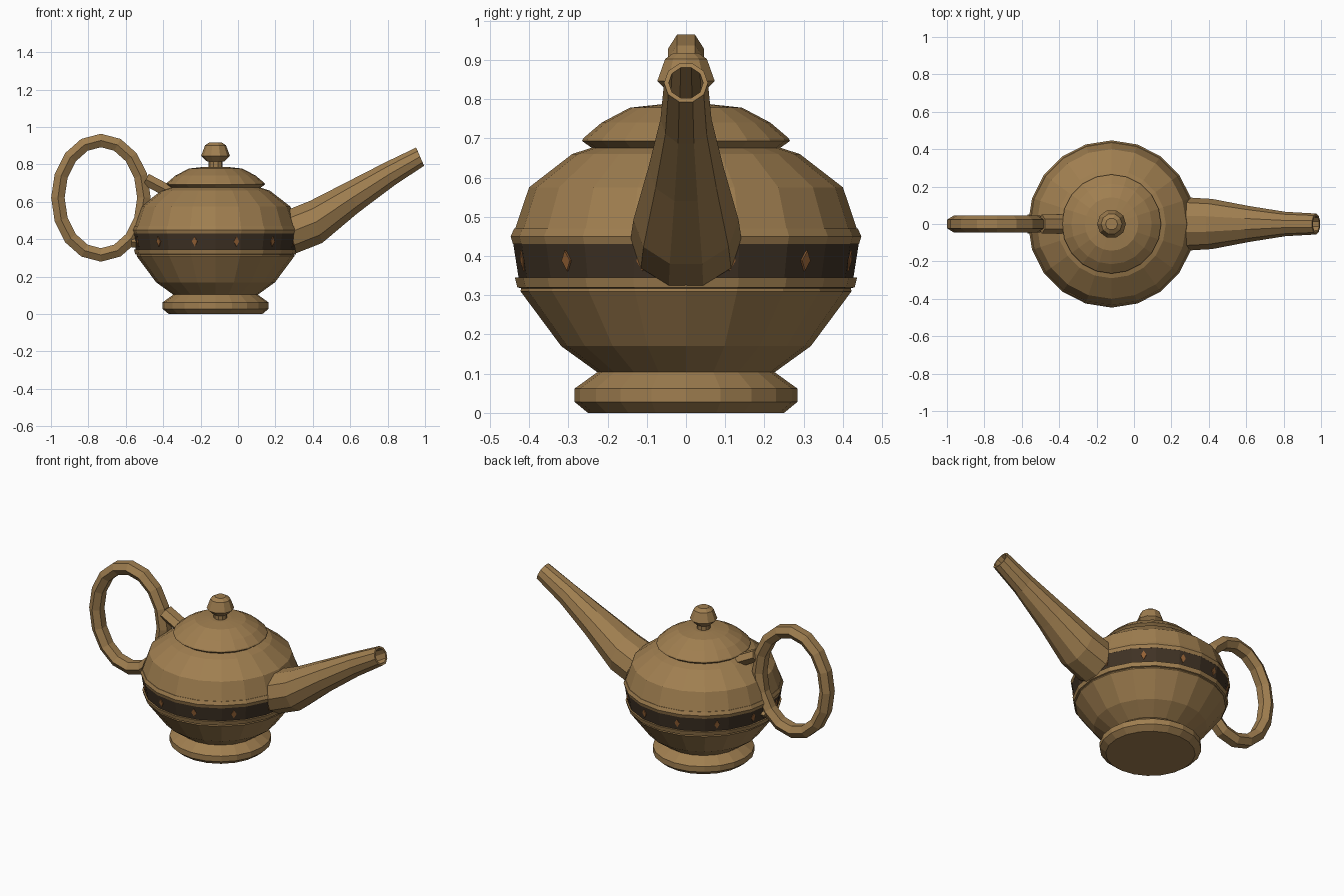
import bpy, bmesh
from math import sin, cos, pi, sqrt
from mathutils import Vector

if "Cube" in bpy.data.objects:
    bpy.data.objects.remove(bpy.data.objects["Cube"])

CX = -0.12  # axis of the pot


def material(name, rgb):
    m = bpy.data.materials.new(name)
    m.diffuse_color = (*rgb, 1)
    m.use_nodes = True
    m.node_tree.nodes["Principled BSDF"].inputs["Base Color"].default_value = m.diffuse_color
    return m


BRASS = material("brass", (0.35, 0.21, 0.08))
DARK = material("dark_brown", (0.05, 0.032, 0.018))
COPPER = material("copper", (0.30, 0.12, 0.035))


def finish(name, rings, mat, closed=False, caps=True):
    """Skin a list of equal-length point rings into a flat-shaded object."""
    bm = bmesh.new()
    vs = [[bm.verts.new(p) for p in r] for r in rings]
    n = len(vs[0])
    pairs = list(zip(vs, vs[1:])) + ([(vs[-1], vs[0])] if closed else [])
    for a, b in pairs:
        for i in range(n):
            j = (i + 1) % n
            bm.faces.new((a[i], a[j], b[j], b[i]))
    if caps and not closed:
        bm.faces.new(vs[0])
        bm.faces.new(vs[-1])
    bmesh.ops.recalc_face_normals(bm, faces=bm.faces)
    me = bpy.data.meshes.new(name)
    bm.to_mesh(me)
    bm.free()
    me.materials.append(mat)
    ob = bpy.data.objects.new(name, me)
    bpy.context.collection.objects.link(ob)
    return ob


def lathe(name, profile, sides, mat, closed=False):
    """Revolve (radius, z) points around the pot axis."""
    rings = [[(CX + r * cos(2 * pi * i / sides), r * sin(2 * pi * i / sides), z)
              for i in range(sides)] for r, z in profile]
    return finish(name, rings, mat, closed)


def section(top, bottom, ry, sides):
    """Flat-topped polygon ring spanning two xz points, half width ry in y."""
    t, b = Vector((top[0], 0, top[1])), Vector((bottom[0], 0, bottom[1]))
    c, up = (t + b) / 2, (t - b) / 2 / cos(pi / sides)
    return [c + up * cos(a) + Vector((0, ry * sin(a), 0))
            for a in ((2 * i + 1) * pi / sides for i in range(sides))]


# Foot, body and lid
lathe("foot", [(.25, 0), (.284, .028), (.284, .062), (.22, .108)], 20, BRASS)
lathe("body", [(.225, .103), (.318, .17), (.422, .31), (.415, .345), (.425, .44),
               (.437, .465), (.40, .575), (.29, .66), (.24, .676), (.235, .69)], 20, BRASS)
lathe("dark_band", [(.41, .34), (.426, .34), (.441, .435), (.41, .435)], 20, DARK, True)
lathe("lower_bead", [(.41, .315), (.43, .32), (.436, .345), (.41, .347)], 20, BRASS, True)
lathe("upper_bead", [(.41, .43), (.441, .43), (.447, .45), (.438, .47), (.41, .47)], 20, BRASS, True)
lathe("lid", [(.235, .672), (.265, .693), (.262, .70), (.215, .74), (.143, .778), (.06, .787)], 20, BRASS)

# Knob
lathe("knob_stem", [(.038, .775), (.038, .825)], 10, BRASS)
lathe("knob", [(.045, .815), (.077, .846), (.056, .902), (.032, .918)], 10, BRASS)

# Diamond studs around the band
for k in range(12):
    a = (k + .5) * pi / 6
    out, side, up = Vector((cos(a), sin(a), 0)), Vector((-sin(a), cos(a), 0)), Vector((0, 0, 1))
    c = Vector((CX, 0, .388)) + out * .428
    diamond = [c + side * .015, c + up * .026 + out * .004, c - side * .015, c - up * .026 - out * .004]
    finish("diamond_stud", [[p - out * .008 for p in diamond], [p + out * .006 for p in diamond]], COPPER)

# Spout: outer skin, then back down inside the mouth
spout = [((.26, .555), (.31, .325), .142), ((.385, .605), (.45, .38), .134),
         ((.59, .71), (.64, .54), .096), ((.785, .81), (.835, .687), .065),
         ((.952, .89), (.995, .793), .056),
         ((.957, .88), (.99, .803), .044), ((.79, .80), (.83, .70), .05)]
finish("spout", [section(t, b, w, 10) for t, b, w in spout], BRASS)

# Handle: oval hexagonal ring
rings = []
for i in range(16):
    a = 2 * pi * i / 16
    p = Vector((-.733 + .23 * cos(a), .622 + .306 * sin(a)))
    n = Vector((cos(a) / .23, sin(a) / .306)).normalized() * .036
    rings.append(section(p + n, p - n, .046, 6))
finish("handle", rings, BRASS, closed=True)


def lug(name, start, end, half):
    s, e = Vector(start), Vector(end)
    d = (e - s).normalized()
    n = Vector((-d.y, d.x)) * half
    finish(name, [section(p + n, p - n, .052, 6) for p in (s, e)], BRASS)


# Lugs joining handle to body
lug("upper_lug", (-.492, .72), (-.34, .64), .033)
lug("lower_lug", (-.57, .385), (-.48, .385), .028)
